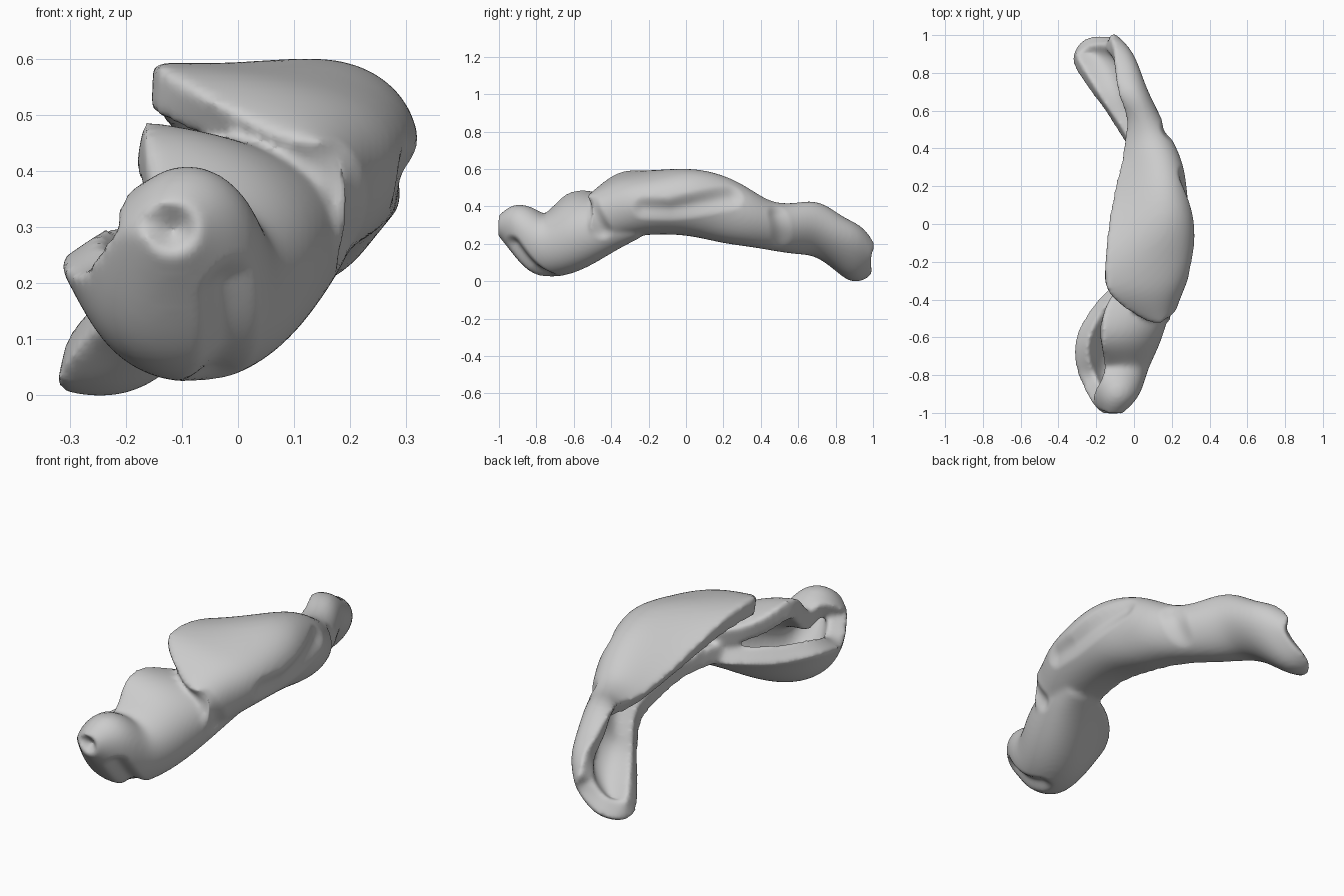
import bpy
from mathutils import Vector
from mathutils.geometry import intersect_point_line

default_cube = bpy.data.objects.get("Cube")
if default_cube:
    bpy.data.objects.remove(default_cube)

# Front cup: stations along y and the rails of its wall (x, z), in hundredths
cup_stations = [-97, -90, -82, -74, -62, -50, -38, -26]
cup_rails = {
    "upper_rim": [(-13, 31), (-20, 29), (-15, 38), (-14, 29), (-17, 47), (-17, 46), (-12, 41), (0, 38)],
    "crest": [(-12, 33), (-10, 43), (-6, 38), (-3, 30), (0, 43), (2, 44), (5, 41), (8, 38)],
    "shoulder": [(-9, 33), (1, 36), (4, 29), (6, 25), (13, 30), (17, 34), (19, 35), (18, 35)],
    "belly": [(-9, 30), (-3, 22), (0, 10), (2, 7), (7, 9), (11, 15), (15, 23), (17, 28)],
    "keel": [(-12, 29), (-15, 19), (-19, 10), (-18, 7), (-15, 8), (-5, 14), (3, 22), (10, 29)],
    "lower_rim": [(-13, 33), (-20, 32), (-23, 23), (-27, 26), (-28, 29), (-23, 29), (-15, 29), (0, 31)],
}

# Arched back: the overhanging shelf running down into the grooved tail
arch_stations = [-50, -37, -29, -15, 3, 20, 33, 45, 60, 70, 82, 91, 98]
arch_rails = {
    "upper_rim": [(10, 43), (-13, 55), (-15, 57), (-14, 56), (-11, 50), (-7, 42), (-3, 36),
                  (-2, 34), (0, 36), (-7, 40), (-9, 31), (-10, 29), (-14, 21)],
    "crest": [(14, 44), (8, 53), (8, 55), (10, 58), (19, 62), (17, 59), (15, 51),
              (10, 41), (6, 41), (1, 43), (-1, 33), (-4, 28), (-12, 19)],
    "shoulder": [(18, 40), (24, 47), (29, 49), (33, 50), (33, 50), (27, 47), (25, 41),
                 (19, 35), (11, 31), (6, 32), (1, 25), (-4, 20), (-12, 16)],
    "belly": [(15, 28), (18, 26), (21, 28), (23, 30), (23, 30), (20, 25), (18, 24),
              (11, 21), (0, 19), (-6, 19), (-13, 11), (-19, 1), (-19, 10)],
    "lower_rim": [(9, 27), (0, 29), (0, 31), (3, 32), (5, 31), (5, 27), (3, 25),
                  (-3, 24), (-13, 21), (-20, 21), (-28, 13), (-33, 5), (-23, 9)],
}


def add_sheet(verts, faces, stations, rails):
    """Skin one sheet over its rails."""
    start, n = len(verts), len(stations)
    for rail in rails.values():
        verts += [Vector((x, y, z)) / 100 for y, (x, z) in zip(stations, rail)]
    for r in range(len(rails) - 1):
        for i in range(n - 1):
            a = start + r * n + i
            faces.append((a, a + 1, a + n + 1, a + n))


def folded_wall():
    """Thicken both sheets and fuse them into one soft body."""
    verts, faces = [], []
    add_sheet(verts, faces, cup_stations, cup_rails)
    add_sheet(verts, faces, arch_stations, arch_rails)
    mesh = bpy.data.meshes.new("folded_body")
    mesh.from_pydata(verts, [], faces)
    obj = bpy.data.objects.new("folded_body", mesh)
    bpy.context.collection.objects.link(obj)
    obj.modifiers.new("rounding", "SUBSURF").levels = 3
    wall = obj.modifiers.new("wall", "SOLIDIFY")
    wall.thickness, wall.offset = 0.09, 0
    fuse = obj.modifiers.new("fuse", "REMESH")
    fuse.mode, fuse.voxel_size = "VOXEL", 0.012
    soften = obj.modifiers.new("soften", "SMOOTH")
    soften.factor, soften.iterations = 0.5, 10
    return obj


def bake(obj):
    """Replace the mesh by its modified result."""
    graph = bpy.context.evaluated_depsgraph_get()
    obj.data = bpy.data.meshes.new_from_object(obj.evaluated_get(graph))
    obj.modifiers.clear()


def press(obj, path, radius, depth):
    """Push the surface in along a path."""
    points = [Vector(p) / 100 for p in path]
    moves = []
    for v in obj.data.vertices:
        gap = radius
        for a, b in zip(points, points[1:]):
            t = min(1, max(0, intersect_point_line(v.co, a, b)[1]))
            gap = min(gap, (v.co - a.lerp(b, t)).length)
        if gap < radius:
            moves.append((v, v.normal * depth * (1 - (gap / radius) ** 2) ** 2))
    for v, move in moves:
        v.co -= move


body = folded_wall()
bpy.context.view_layer.update()
bake(body)

# Creases on the outer side
outer_fold = [(33, -22, 40), (34, -8, 39), (32, 8, 43), (29, 25, 47)]
front_cleft = [(0, -92, 20), (0, -82, 8), (-3, -74, 3)]
shelf_crease = [(20, -52, 44), (22, -48, 36), (22, -44, 28)]
tail_waist = [(19, 50, 37), (16, 53, 21)]
press(body, outer_fold, 0.08, 0.025)
press(body, front_cleft, 0.07, 0.03)
press(body, shelf_crease, 0.06, 0.02)
press(body, tail_waist, 0.07, 0.015)

# Stand on the ground, centred
corners = [v.co for v in body.data.vertices]
low = Vector([min(c[k] for c in corners) for k in range(3)])
high = Vector([max(c[k] for c in corners) for k in range(3)])
shift = (low + high) / 2
shift.z = low.z
for v in body.data.vertices:
    v.co -= shift

# Plain grey surface
grey = bpy.data.materials.new("plain_grey")
grey.use_nodes = True
colour = (0.6, 0.6, 0.6, 1)
grey.diffuse_color = colour
grey.node_tree.nodes["Principled BSDF"].inputs["Base Color"].default_value = colour
body.data.materials.clear()
body.data.materials.append(grey)
for face in body.data.polygons:
    face.use_smooth = True
